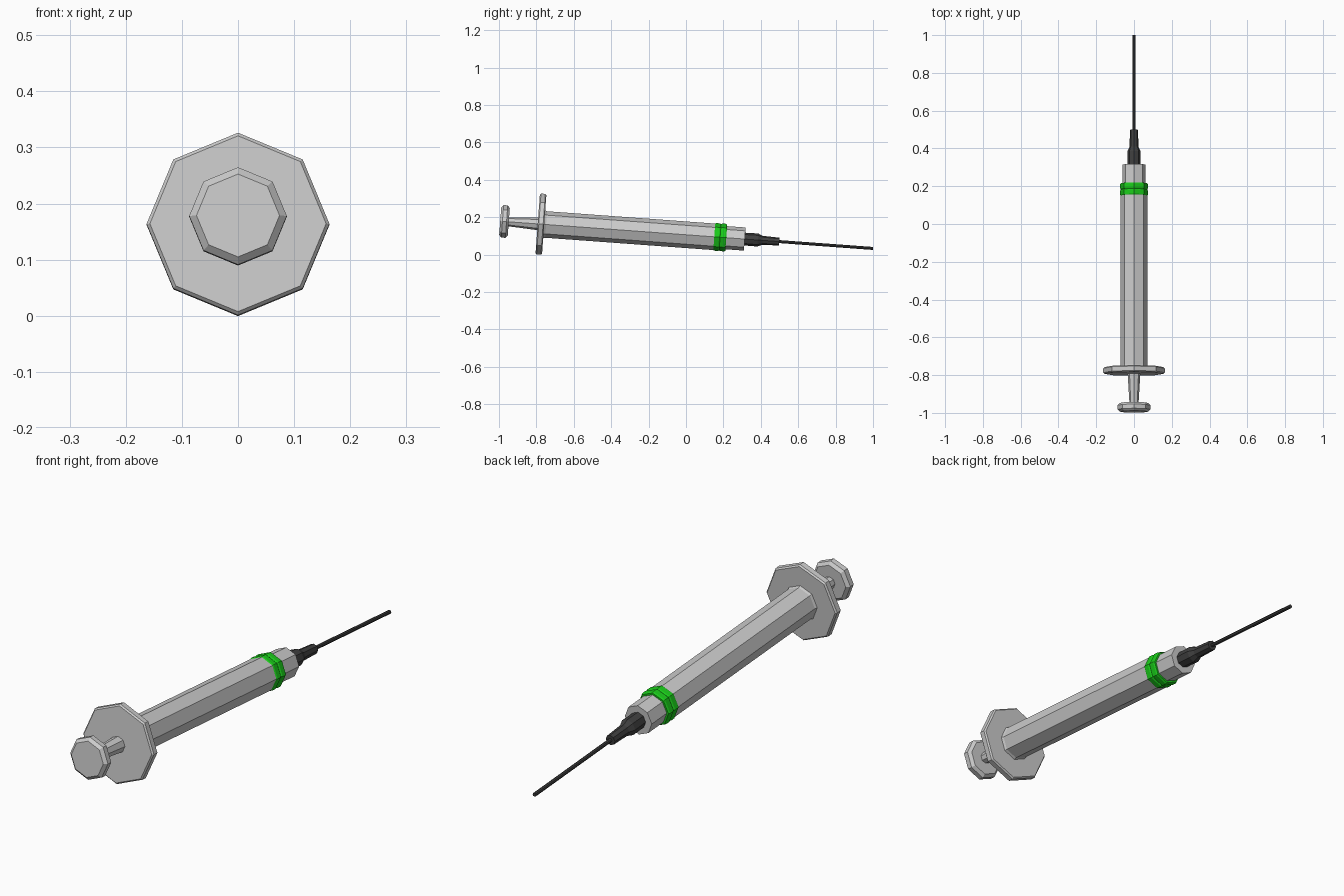
import bpy, bmesh, math

if "Cube" in bpy.data.objects:
    bpy.data.objects.remove(bpy.data.objects["Cube"])

SIDES = 8
TILT = math.atan(0.0732)


def material(name, color):
    m = bpy.data.materials.new(name)
    m.diffuse_color = color
    m.use_nodes = True
    m.node_tree.nodes["Principled BSDF"].inputs["Base Color"].default_value = m.diffuse_color
    return m


def lathe(name, profile, mat=None):
    """Capped eight-sided solid from (distance along axis, radius) pairs."""
    bm = bmesh.new()
    rings = []
    for y, r in profile:
        rings.append([bm.verts.new((r * math.sin(2 * math.pi * i / SIDES), y,
                                    r * math.cos(2 * math.pi * i / SIDES)))
                      for i in range(SIDES)])
    for a, b in zip(rings, rings[1:]):
        for i in range(SIDES):
            j = (i + 1) % SIDES
            bm.faces.new((a[i], a[j], b[j], b[i]))
    bm.faces.new(rings[0])
    bm.faces.new(rings[-1])
    bmesh.ops.recalc_face_normals(bm, faces=bm.faces)
    mesh = bpy.data.meshes.new(name)
    bm.to_mesh(mesh)
    bm.free()
    ob = bpy.data.objects.new(name, mesh)
    bpy.context.collection.objects.link(ob)
    # the whole model leans with its needle down
    ob.location.z = 0.106
    ob.rotation_euler.x = -TILT
    if mat:
        mesh.materials.append(mat)
    return ob


green = material("green", (0.01, 0.6, 0.01, 1))
dark = material("dark", (0.05, 0.05, 0.05, 1))

# Plunger: chamfered thumb pad and flared rod
lathe("thumb_pad", [(-0.996, 0.074), (-0.984, 0.087), (-0.962, 0.087), (-0.950, 0.074)])
lathe("plunger_rod", [(-0.955, 0.024), (-0.785, 0.034)])

# Finger flange
lathe("finger_flange", [(-0.795, 0.157), (-0.789, 0.163), (-0.766, 0.163), (-0.760, 0.157)])

# Barrel, with a small fillet at the flange and a narrower nose
lathe("barrel", [(-0.765, 0.077), (-0.750, 0.071), (0.18, 0.071), (0.18, 0.062), (0.315, 0.062)])

# Green band made of two chamfered rings
for i, y in enumerate((0.15, 0.183)):
    lathe(f"band_ring_{i + 1}", [(y, 0.070), (y + 0.006, 0.074),
                                 (y + 0.027, 0.074), (y + 0.033, 0.070)], green)

# Needle hub and needle
lathe("needle_hub", [(0.31, 0.034), (0.385, 0.035), (0.41, 0.024), (0.50, 0.021)], dark)
lathe("needle", [(0.49, 0.008), (1.002, 0.008)], dark)
